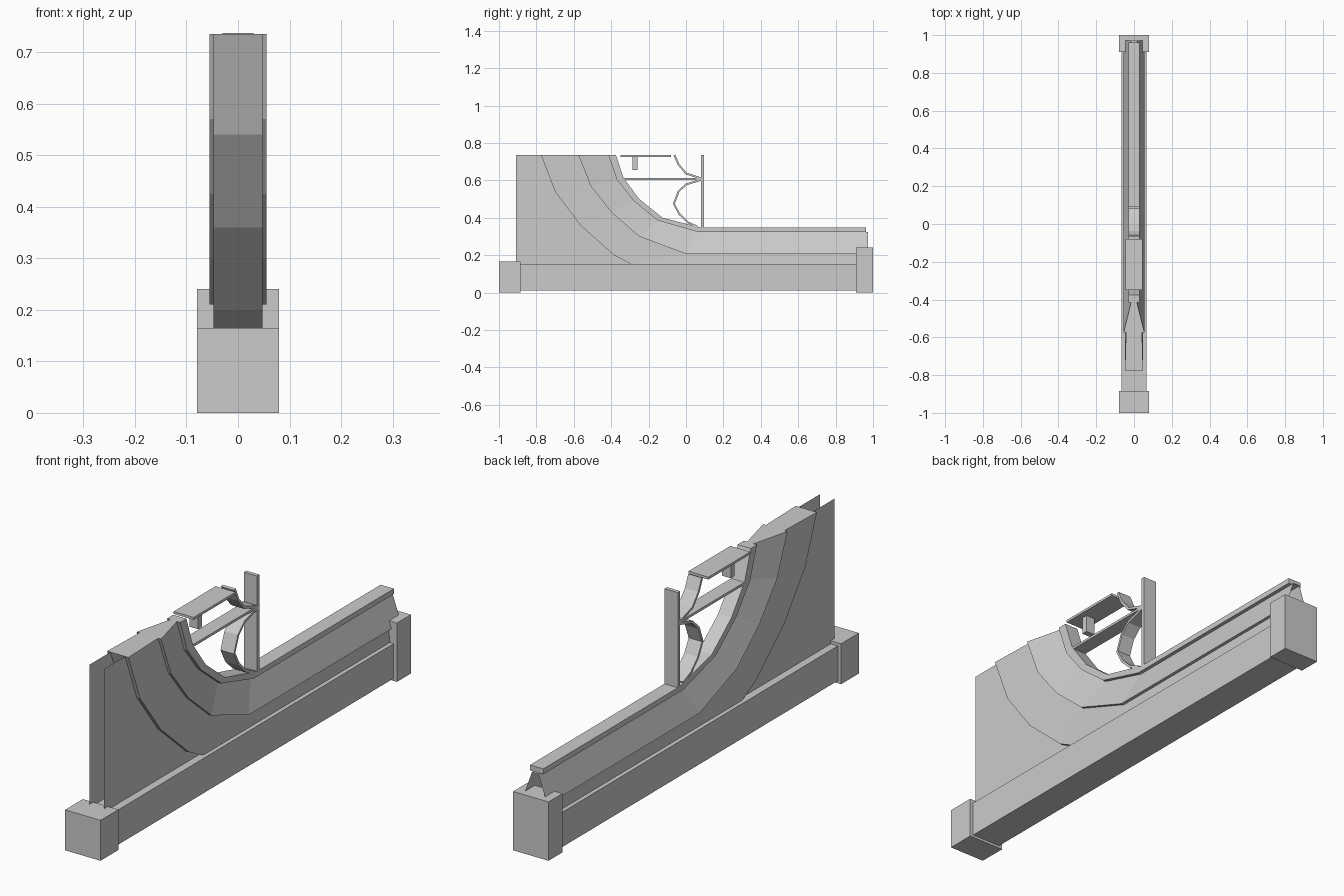
import bpy, bmesh
from mathutils import Vector

if "Cube" in bpy.data.objects:
    bpy.data.objects.remove(bpy.data.objects["Cube"])


def finish(name, bm):
    bmesh.ops.recalc_face_normals(bm, faces=bm.faces)
    mesh = bpy.data.meshes.new(name)
    bm.to_mesh(mesh)
    bm.free()
    ob = bpy.data.objects.new(name, mesh)
    bpy.context.collection.objects.link(ob)
    return ob


def box(name, hx, y0, y1, z0, z1):
    bm = bmesh.new()
    bmesh.ops.create_cube(bm, size=1)
    for v in bm.verts:
        v.co = (v.co.x * 2 * hx, (y0 + y1) / 2 + v.co.y * (y1 - y0),
                (z0 + z1) / 2 + v.co.z * (z1 - z0))
    return finish(name, bm)


def band(name, lower, upper, w_low, w_up, open_end=False):
    """Four-sided sweep between two side-view paths with given half widths."""
    bm = bmesh.new()
    rings = []
    for (ly, lz), (uy, uz) in zip(lower, upper):
        rings.append([bm.verts.new(c) for c in (
            (-w_low, ly, lz), (w_low, ly, lz), (w_up, uy, uz), (-w_up, uy, uz))])
    for a, b in zip(rings, rings[1:]):
        for i in range(4):
            j = (i + 1) % 4
            bm.faces.new((a[i], a[j], b[j], b[i]))
    bm.faces.new(rings[0])
    if not open_end:
        bm.faces.new(rings[-1])
    return finish(name, bm)


def strip(name, path, hw, thick):
    """Thin bent bar following a side-view path."""
    pts = [Vector(p) for p in path]
    lo, up = [], []
    for i, p in enumerate(pts):
        d = (pts[min(i + 1, len(pts) - 1)] - pts[max(i - 1, 0)]).normalized()
        n = Vector((-d.y, d.x)) * thick / 2
        lo.append(p - n)
        up.append(p + n)
    return band(name, lo, up, hw, hw)


# Plinth and end blocks
box("base_beam", 0.065, -0.91, 0.93, 0.01, 0.152)
box("front_block", 0.08, -1.0, -0.885, 0, 0.165)
box("back_block", 0.08, 0.91, 1.0, 0, 0.24)

# Side-view contours of the curved rail, from the top down to the flat run
outer = [(-.775, .735), (-.70, .54), (-.565, .36), (-.385, .20), (-.29, .15), (.92, .15)]
step = [(-.575, .735), (-.51, .57), (-.395, .425), (-.25, .30), (-.01, .21), (.92, .21)]
neck = [(-.415, .735), (-.37, .605), (-.28, .49), (-.15, .385), (.06, .325), (.972, .325)]
crest = [(-.375, .735), (-.335, .615), (-.25, .50), (-.125, .40), (.08, .347), (.962, .347)]

band("rail_body", outer, step, 0.048, 0.042)
band("rail_taper", step[:-1] + [(.972, .21)], neck, 0.055, 0.015, open_end=True)
band("rail_cap", neck[:-1] + [(.962, .325)], crest, 0.03, 0.03)

# Thin side sheets behind the curve
for side, x in (("left", -0.033), ("right", 0.033)):
    bm = bmesh.new()
    pts = [(-.91, .152), (-.91, .735)] + outer[:-1]
    bm.faces.new([bm.verts.new((x, y, z)) for y, z in pts])
    finish(side + "_sheet", bm)

# Post, shelf and braces
box("post", 0.03, 0.08, 0.096, 0.345, 0.735)
box("cross_bar", 0.03, -0.34, 0.082, 0.603, 0.613)
box("top_plate", 0.045, -0.35, -0.08, 0.725, 0.735)
box("plate_stub", 0.02, -0.285, -0.26, 0.655, 0.727)
strip("lower_brace", [(.082, .603), (0, .578), (-.04, .54), (-.065, .475),
                      (-.036, .42), (.01, .375), (.06, .353)], 0.03, 0.01)
strip("upper_brace", [(-.062, .735), (-.04, .685), (.0, .637), (.082, .61)], 0.03, 0.01)
